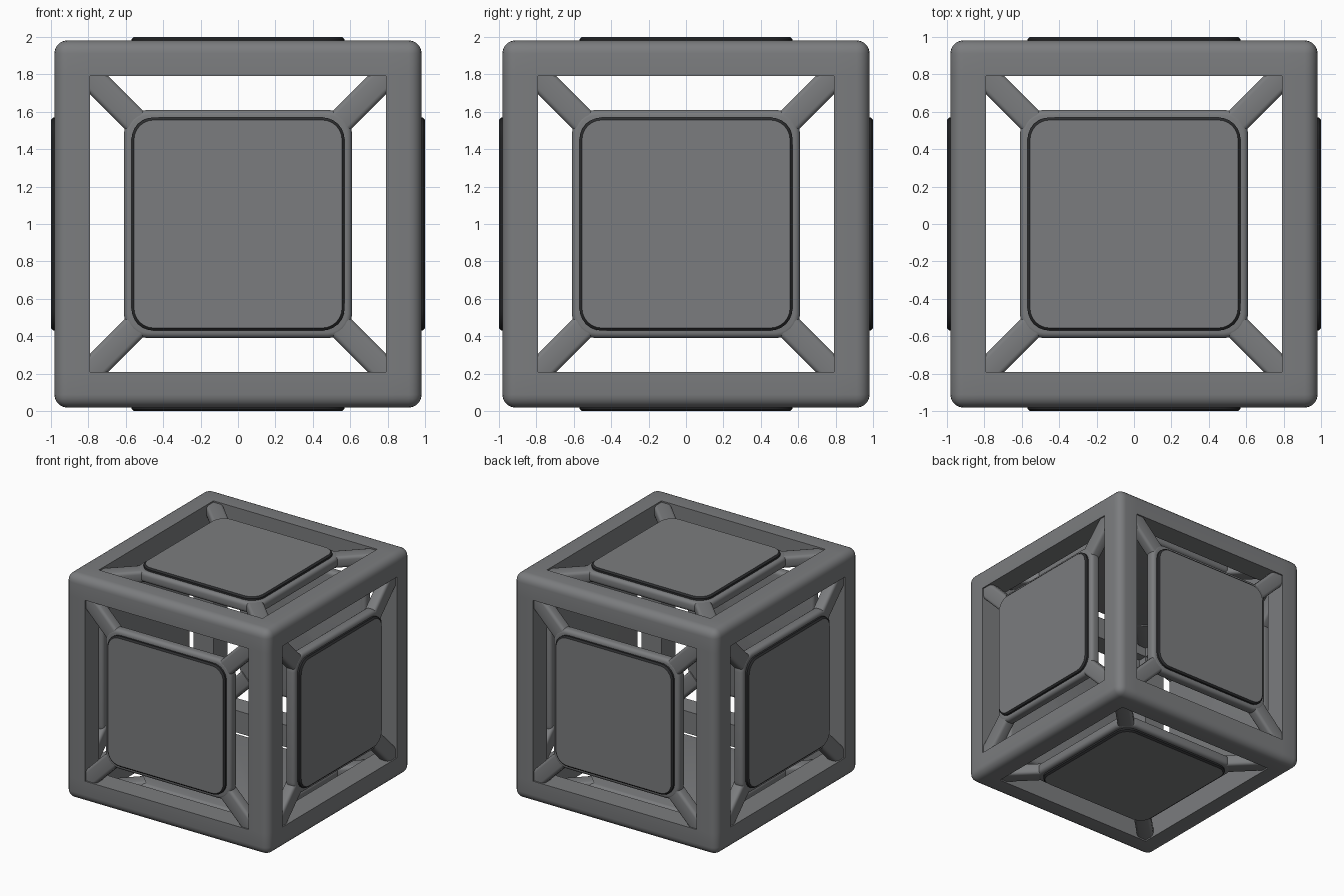
import bpy, bmesh, math
from mathutils import Matrix, Vector

if "Cube" in bpy.data.objects:
    bpy.data.objects.remove(bpy.data.objects["Cube"])

def material(name, c):
    m = bpy.data.materials.new(name)
    m.diffuse_color = (*c, 1)
    m.use_nodes = True
    m.node_tree.nodes["Principled BSDF"].inputs["Base Color"].default_value = m.diffuse_color
    return m

grey = material("mid_grey", (0.198, 0.203, 0.21))
dark = material("dark_edge", (0.025, 0.026, 0.028))
CENTRE = Vector((0, 0, 1))

def finish(bm, name, mats, matrix):
    bmesh.ops.recalc_face_normals(bm, faces=bm.faces)
    me = bpy.data.meshes.new(name)
    bm.to_mesh(me)
    bm.free()
    ob = bpy.data.objects.new(name, me)
    bpy.context.collection.objects.link(ob)
    for m in mats:
        me.materials.append(m)
    ob.matrix_world = matrix
    bpy.ops.object.select_all(action='DESELECT')
    ob.select_set(True)
    bpy.context.view_layer.objects.active = ob
    bpy.ops.object.shade_smooth_by_angle(angle=math.radians(35))
    return ob

# Open cube frame: 3x3x3 cells, keeping only edge and corner cells
def make_frame():
    c = [-0.982, -0.79, 0.79, 0.982]
    bm = bmesh.new()
    def solid(p):
        return all(0 <= i <= 2 for i in p) and sum(i != 1 for i in p) >= 2
    for n in range(27):
        p = (n % 3, n // 3 % 3, n // 9)
        if not solid(p):
            continue
        for ax in range(3):
            for s in (0, 1):
                q = list(p)
                q[ax] += 2 * s - 1
                if solid(q):
                    continue
                vs = []
                for a, b in ((0, 0), (1, 0), (1, 1), (0, 1)):
                    k = list(p)
                    k[ax] += s
                    k[(ax + 1) % 3] += a
                    k[(ax + 2) % 3] += b
                    vs.append(bm.verts.new([c[i] for i in k]))
                bm.faces.new(vs if s else vs[::-1])
    bmesh.ops.remove_doubles(bm, verts=bm.verts, dist=1e-4)
    bmesh.ops.recalc_face_normals(bm, faces=bm.faces)
    bm.normal_update()
    def outer(e):
        return sum(all(abs(v.co[i]) > 0.97 for v in e.verts)
                   and e.verts[0].co[i] * e.verts[1].co[i] > 0 for i in range(3)) >= 2
    bmesh.ops.bevel(bm, geom=[e for e in bm.edges if outer(e)], offset=0.07,
                    segments=5, profile=0.5, affect='EDGES')
    finish(bm, "cube_frame", [grey], Matrix.Translation(CENTRE))

# Loft of rounded squares: each ring is (half size, height)
def loft(rings, radius, half):
    bm = bmesh.new()
    loops = []
    for h, z in rings:
        r = radius - (half - h)
        loop = []
        for k in range(4):
            for j in range(7):
                a = math.pi / 2 * (k + j / 6)
                m = math.pi / 2 * (k + 0.5)
                cx = math.copysign(h - r, math.cos(m))
                cy = math.copysign(h - r, math.sin(m))
                loop.append(bm.verts.new((cx + r * math.cos(a), cy + r * math.sin(a), z)))
        loops.append(loop)
    for lo, hi in zip(loops, loops[1:]):
        for i in range(len(lo)):
            j = (i + 1) % len(lo)
            bm.faces.new((lo[i], lo[j], hi[j], hi[i]))
    bm.faces.new(loops[0][::-1])
    bm.faces.new(loops[-1])
    return bm

def arc(cx, cz, r, a0, a1, n=4):
    return [(cx + r * math.cos(math.radians(a0 + (a1 - a0) * i / n)),
             cz + r * math.sin(math.radians(a0 + (a1 - a0) * i / n))) for i in range(n + 1)]

# Four diagonal struts with rounded edges, from panel corner to frame corner
def make_struts():
    bm = bmesh.new()
    for k in range(4):
        rot = Matrix.Rotation(math.radians(45 + 90 * k), 4, 'Z')
        x0, x1 = 0.53 * math.sqrt(2), 0.85 * math.sqrt(2)
        mat = rot @ Matrix.Translation(((x0 + x1) / 2, 0, 0.92)) @ Matrix.Diagonal((x1 - x0, 0.138, 0.1, 1))
        vs = bmesh.ops.create_cube(bm, size=1, matrix=mat)['verts']
        d = rot @ Vector((1, 0, 0))
        es = {e for v in vs for e in v.link_edges
              if abs((e.verts[0].co - e.verts[1].co).normalized().dot(d)) > 0.99}
        bmesh.ops.bevel(bm, geom=list(es), offset=0.025, segments=3, profile=0.5, affect='EDGES')
    return bm

make_frame()
sides = {
    "top": Matrix.Identity(4),
    "bottom": Matrix.Rotation(math.pi, 4, 'X'),
    "front": Matrix.Rotation(math.pi / 2, 4, 'X'),
    "back": Matrix.Rotation(-math.pi / 2, 4, 'X'),
    "right": Matrix.Rotation(math.pi / 2, 4, 'Y'),
    "left": Matrix.Rotation(-math.pi / 2, 4, 'Y'),
}
for side, rot in sides.items():
    M = Matrix.Translation(CENTRE) @ rot
    # Panel base with rounded rim
    rim = arc(0.58, 0.91, 0.03, -90, 0) + arc(0.58, 0.942, 0.03, 0, 90)
    finish(loft(rim, 0.13, 0.61), side + "_panel_base", [grey], M)
    # Raised plate: grey face with dark sides
    bm = loft([(0.57, 0.965), (0.57, 0.988), (0.556, 1.0)], 0.12, 0.57)
    bm.normal_update()
    for f in bm.faces:
        f.material_index = 0 if abs(f.normal.z) > 0.95 else 1
    finish(bm, side + "_plate", [grey, dark], M)
    finish(make_struts(), side + "_struts", [grey], M)
